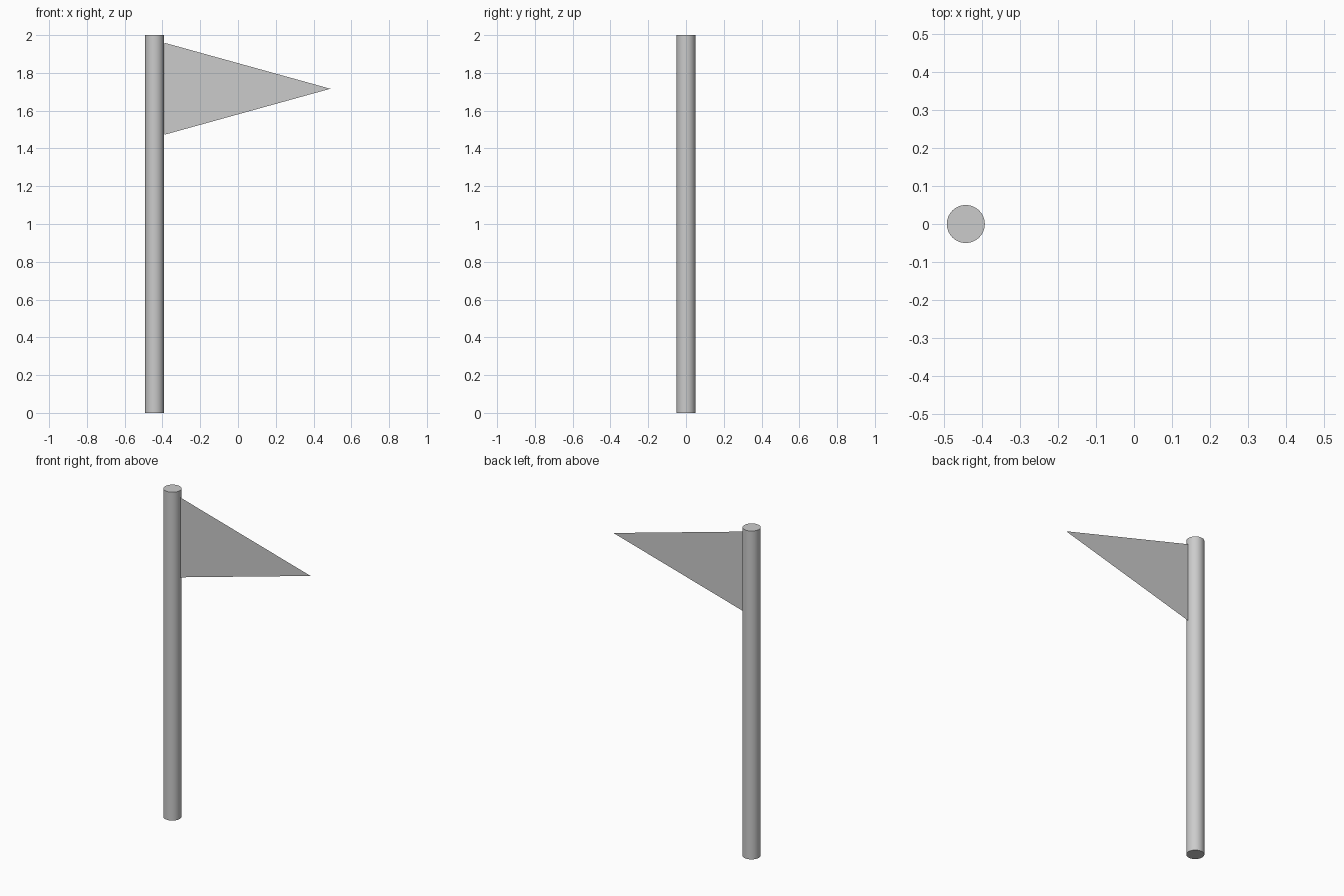
import bpy

if "Cube" in bpy.data.objects:
    bpy.data.objects.remove(bpy.data.objects["Cube"])

# Round pole
bpy.ops.mesh.primitive_cylinder_add(vertices=32, radius=0.05, depth=2, location=(-0.442, 0, 1))
pole = bpy.context.object
pole.name = "pole"
bpy.ops.object.shade_smooth_by_angle()

# Thin triangular pennant, a single flat face beside the pole
mesh = bpy.data.meshes.new("pennant")
mesh.from_pydata([(-0.388, 0, 1.473), (0.489, 0, 1.716), (-0.388, 0, 1.959)], [], [(0, 1, 2)])
pennant = bpy.data.objects.new("pennant", mesh)
bpy.context.collection.objects.link(pennant)
